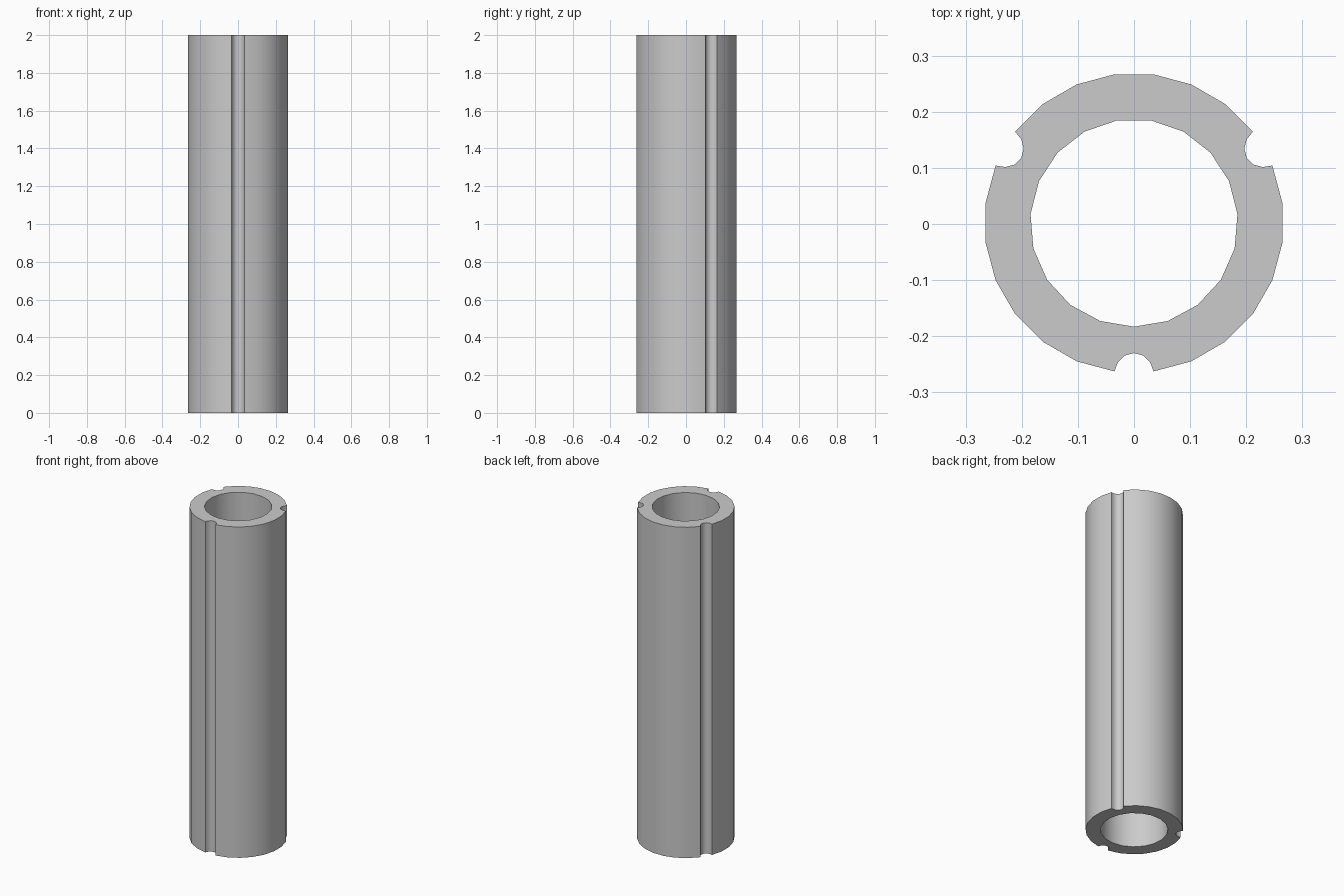
import bpy, bmesh
from math import radians, sin, cos, pi

if "Cube" in bpy.data.objects:
    bpy.data.objects.remove(bpy.data.objects["Cube"])

CY = 0.002            # slight offset of the ring axis in y
R_OUT, R_IN, HEIGHT = 0.267, 0.185, 2.0
GROOVE_R, GROOVE_D = 0.033, 0.267


def polar(r, a):
    return (r * cos(a), r * sin(a) + CY)


# outer profile: 24 sides, three of them replaced by round grooves
outer = []
for k in range(24):
    outer.append(polar(R_OUT, radians(7.5 + 15 * k)))
    mid = 15 * (k + 1)
    if mid in (30, 150, 270):
        m = radians(mid)
        for i in range(1, 6):
            t = radians(30 * i)
            rad = GROOVE_D - 0.002 - GROOVE_R * sin(t)
            tan = -GROOVE_R * cos(t)
            outer.append((rad * cos(m) - tan * sin(m),
                          rad * sin(m) + tan * cos(m) + CY))

# bore profile: 19 sides, one corner toward the front
inner = [polar(R_IN, -pi / 2 + 2 * pi * k / 19) for k in range(19)]

# fill between the two profiles and extrude upward
bm = bmesh.new()
edges = []
for loop in (outer, inner):
    vs = [bm.verts.new((x, y, 0)) for x, y in loop]
    edges += [bm.edges.new((vs[i - 1], vs[i])) for i in range(len(vs))]
bmesh.ops.triangle_fill(bm, use_beauty=True, use_dissolve=False, edges=edges)
ext = bmesh.ops.extrude_face_region(bm, geom=bm.faces[:], use_keep_orig=True)
bmesh.ops.translate(bm, vec=(0, 0, HEIGHT),
                    verts=[g for g in ext["geom"] if isinstance(g, bmesh.types.BMVert)])
bmesh.ops.recalc_face_normals(bm, faces=bm.faces[:])

mesh = bpy.data.meshes.new("grooved_tube")
bm.to_mesh(mesh)
bm.free()
tube = bpy.data.objects.new("grooved_tube", mesh)
bpy.context.collection.objects.link(tube)

# smooth round walls, sharp rims and groove corners
bpy.context.view_layer.objects.active = tube
tube.select_set(True)
bpy.ops.object.shade_smooth_by_angle(angle=radians(35))
